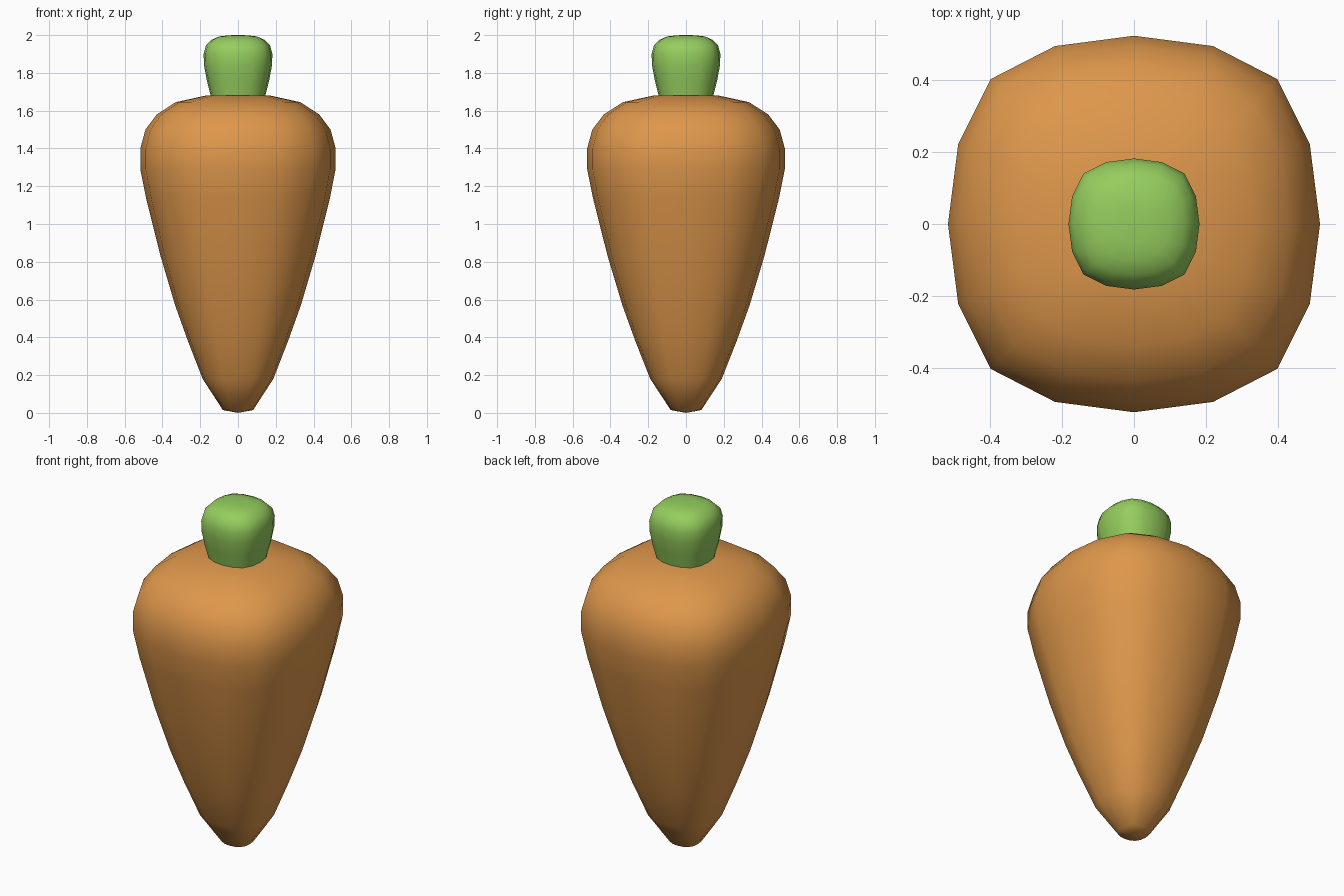
import bpy, bmesh

if "Cube" in bpy.data.objects:
    bpy.data.objects.remove(bpy.data.objects["Cube"])

# Rounded-square cross-section (one quarter, unit half width), turned four times
QUARTER = [(1, 0), (0.945, 0.425), (0.77, 0.77), (0.425, 0.945)]


def section():
    pts, quarter = [], list(QUARTER)
    for _ in range(4):
        pts += quarter
        quarter = [(-y, x) for x, y in quarter]
    return pts


def material(name, colour):
    m = bpy.data.materials.new(name)
    m.diffuse_color = (*colour, 1)
    m.use_nodes = True
    m.node_tree.nodes["Principled BSDF"].inputs["Base Color"].default_value = m.diffuse_color
    return m


def loft(name, profile, mat, depth=1.0):
    """Stack scaled sections along (half width, z) and close both ends to a point."""
    bm = bmesh.new()
    bottom = bm.verts.new((0, 0, profile[0][1]))
    top = bm.verts.new((0, 0, profile[-1][1]))
    rings = [[bm.verts.new((x * r, y * r * depth, z)) for x, y in section()]
             for r, z in profile[1:-1]]
    n = len(rings[0])
    for i in range(n):
        j = (i + 1) % n
        bm.faces.new((bottom, rings[0][j], rings[0][i]))
        bm.faces.new((top, rings[-1][i], rings[-1][j]))
        for a, b in zip(rings, rings[1:]):
            bm.faces.new((a[i], a[j], b[j], b[i]))
    for f in bm.faces:
        f.smooth = True
    me = bpy.data.meshes.new(name)
    bm.to_mesh(me)
    bm.free()
    me.materials.append(mat)
    ob = bpy.data.objects.new(name, me)
    bpy.context.collection.objects.link(ob)
    return ob


orange = material("carrot orange", (0.73, 0.31, 0.07))
green = material("leaf green", (0.30, 0.61, 0.11))

# Tapered root
loft("carrot_root", [(0, 0.0), (0.08, 0.015), (0.187, 0.18), (0.265, 0.38),
                     (0.333, 0.57), (0.41, 0.83), (0.485, 1.13), (0.517, 1.29),
                     (0.517, 1.40), (0.49, 1.50), (0.43, 1.58), (0.33, 1.645),
                     (0.17, 1.68), (0, 1.69)], orange, 1.012)

# Stubby green top
loft("stem", [(0, 1.62), (0.135, 1.62), (0.145, 1.68), (0.165, 1.76),
              (0.18, 1.84), (0.182, 1.90), (0.17, 1.945), (0.14, 1.975),
              (0.10, 1.993), (0.05, 1.999), (0, 2.0)], green)
